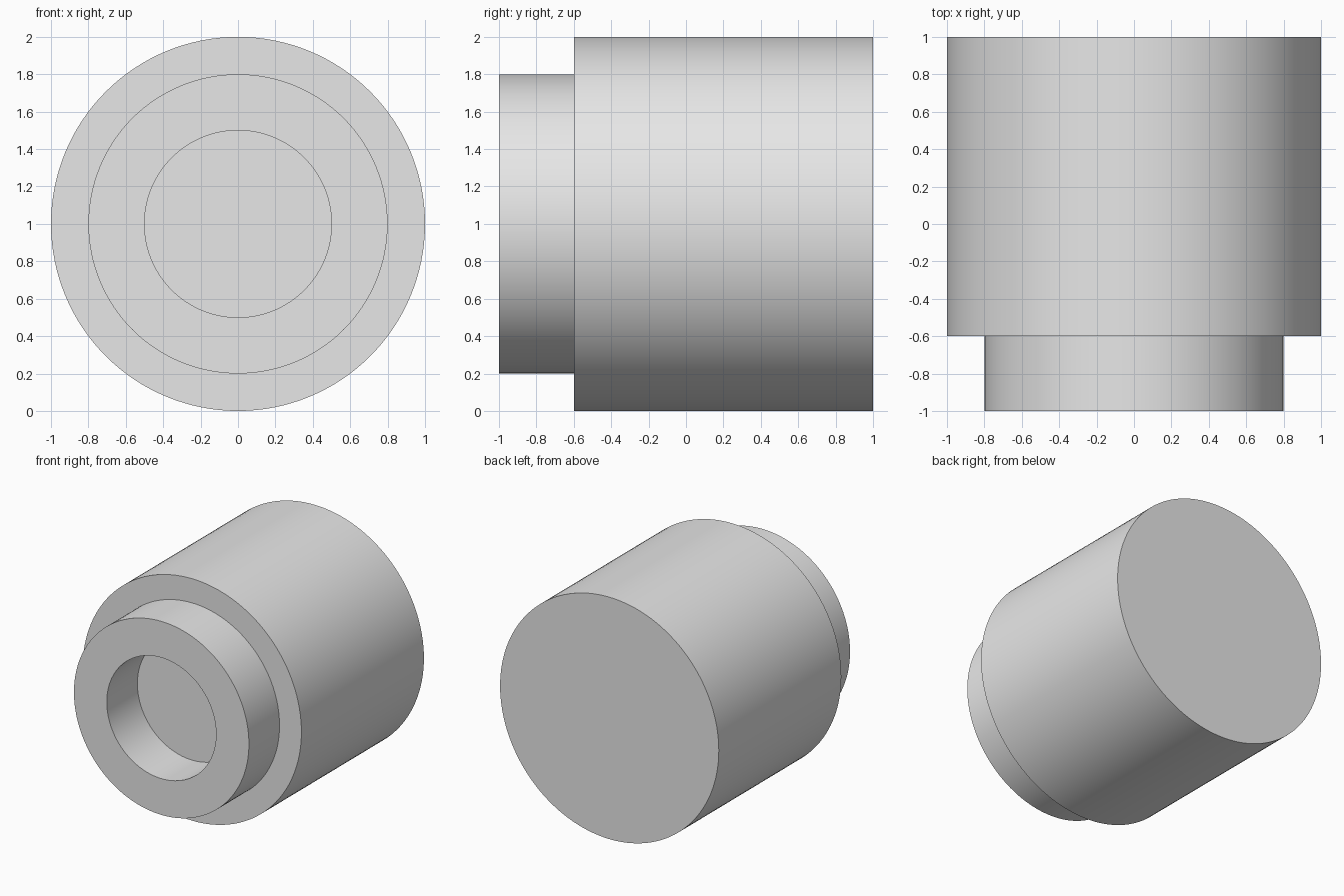
import bpy
import bmesh
import math
from mathutils import Matrix, Vector

cube = bpy.data.objects.get("Cube")
if cube:
    bpy.data.objects.remove(cube, do_unlink=True)

SEGMENTS = 128


def make_material(name, colour):
    mat = bpy.data.materials.new(name)
    mat.use_nodes = True
    mat.diffuse_color = colour
    mat.node_tree.nodes["Principled BSDF"].inputs["Base Color"].default_value = colour
    return mat


def lathe(name, profile, mat):
    """Spin a (radius, y) profile around the horizontal axis at z = 1."""
    bm = bmesh.new()
    verts = [bm.verts.new((r, y, 0)) for r, y in profile]
    edges = [bm.edges.new(pair) for pair in zip(verts, verts[1:])]
    bmesh.ops.spin(bm, geom=verts + edges, cent=(0, 0, 0), axis=(0, 1, 0),
                   angle=math.tau, steps=SEGMENTS, use_merge=True)
    bmesh.ops.remove_doubles(bm, verts=bm.verts[:], dist=0.0001)
    # Close the two flat discs: the recess floor and the back
    bmesh.ops.holes_fill(bm, edges=[e for e in bm.edges if e.is_boundary], sides=0)
    bmesh.ops.recalc_face_normals(bm, faces=bm.faces[:])
    bmesh.ops.transform(bm, matrix=Matrix.Translation(Vector((0, 0, 1))), verts=bm.verts[:])
    mesh = bpy.data.meshes.new(name)
    bm.to_mesh(mesh)
    bm.free()
    mesh.materials.append(mat)
    obj = bpy.data.objects.new(name, mesh)
    bpy.context.collection.objects.link(obj)
    bpy.ops.object.select_all(action="DESELECT")
    obj.select_set(True)
    bpy.context.view_layer.objects.active = obj
    bpy.ops.object.shade_smooth_by_angle(angle=math.radians(30))
    return obj


grey = make_material("plain grey", (0.8, 0.8, 0.8, 1))

# Recess floor and wall, collar, shoulder, then main body to the back
lathe("stepped_cylinder", [
    (0.5, -0.6), (0.5, -1), (0.8, -1),
    (0.8, -0.6), (1, -0.6), (1, 1),
], grey)
